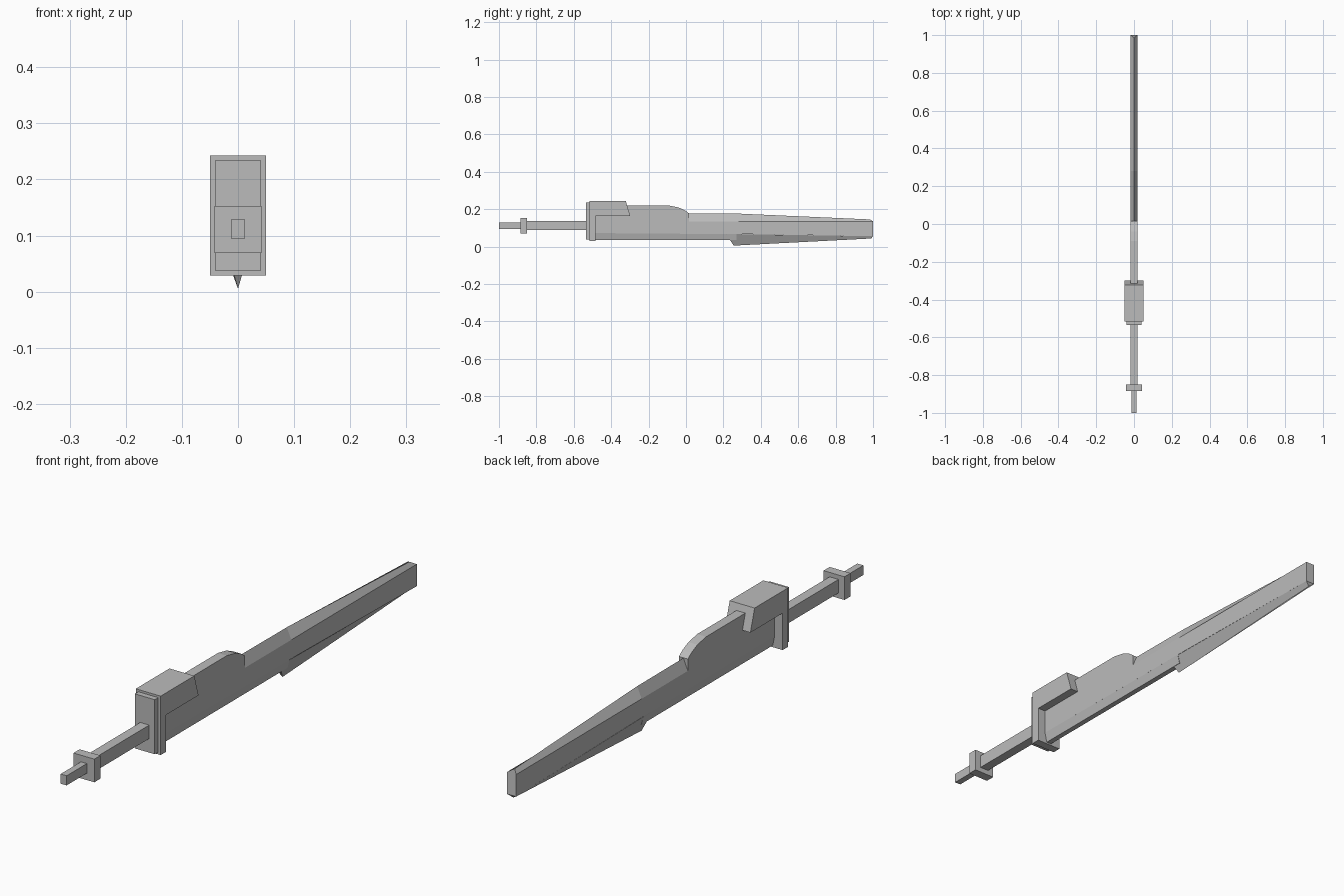
import bpy, bmesh

cube = bpy.data.objects.get("Cube")
if cube:
    bpy.data.objects.remove(cube, do_unlink=True)

grey = bpy.data.materials.new("plain grey")
grey.use_nodes = True
COLOUR = (0.5, 0.5, 0.5, 1)
grey.diffuse_color = COLOUR
grey.node_tree.nodes["Principled BSDF"].inputs["Base Color"].default_value = COLOUR


def finish(name, bm):
    bmesh.ops.remove_doubles(bm, verts=bm.verts, dist=1e-5)
    bmesh.ops.recalc_face_normals(bm, faces=bm.faces)
    mesh = bpy.data.meshes.new(name)
    bm.to_mesh(mesh)
    bm.free()
    mesh.materials.append(grey)
    obj = bpy.data.objects.new(name, mesh)
    bpy.context.collection.objects.link(obj)
    return obj


def loft(name, rings):
    """Skin a row of matching closed rings and cap both ends."""
    bm = bmesh.new()
    rows = [[bm.verts.new(p) for p in ring] for ring in rings]
    n = len(rows[0])
    for a, b in zip(rows, rows[1:]):
        for i in range(n):
            j = (i + 1) % n
            bm.faces.new((a[i], a[j], b[j], b[i]))
    bm.faces.new(rows[0])
    bm.faces.new(rows[-1])
    return finish(name, bm)


def side_plate(name, half, profile):
    """Extrude a (y, z) outline across the width."""
    return loft(name, [[(x, y, z) for y, z in profile] for x in (-half, half)])


def box(name, half, y0, y1, z0, z1):
    return side_plate(name, half, [(y0, z0), (y1, z0), (y1, z1), (y0, z1)])


W = 0.018   # half width of the long body

# Barrel and its collar
box("muzzle", 0.012, -1.0, -0.88, 0.094, 0.129)
box("collar", 0.042, -0.884, -0.849, 0.069, 0.153)
box("barrel", W, -0.86, -0.52, 0.088, 0.137)

# Front plate and the overhanging cap behind it
box("front_plate", 0.04, -0.535, -0.50, 0.037, 0.235)
side_plate("cap_bracket", 0.05, [
    (-0.515, 0.029), (-0.483, 0.029), (-0.483, 0.163), (-0.298, 0.163),
    (-0.322, 0.243), (-0.515, 0.243)])

# Receiver hump with a rounded rear
side_plate("receiver", W, [
    (-0.50, 0.072), (0.015, 0.068), (0.015, 0.178), (-0.005, 0.193),
    (-0.04, 0.209), (-0.09, 0.219), (-0.50, 0.219)])

# Tapered underside with a narrow flat bottom
loft("receiver_underside", [
    [(-W, y, z), (W, y, z), (0.01, y, 0.035), (-0.01, y, 0.035)]
    for y, z in ((-0.50, 0.072), (0.27, 0.067))])

# Long stock with a ridged top
loft("stock", [
    [(-W, y, low), (W, y, low), (W, y, 0.135), (0, yr, ridge), (-W, y, 0.135)]
    for y, yr, low, ridge in (
        (0.0, 0.0, 0.068, 0.177), (0.28, 0.28, 0.067, 0.176),
        (1.0, 0.983, 0.055, 0.145))])

# Sharp keel below the stock
loft("keel", [
    [(-W, y, z), (W, y, z), (0, yk, keel)]
    for y, z, yk, keel in (
        (0.215, 0.067, 0.255, 0.005), (1.0, 0.055, 0.99, 0.043))])
